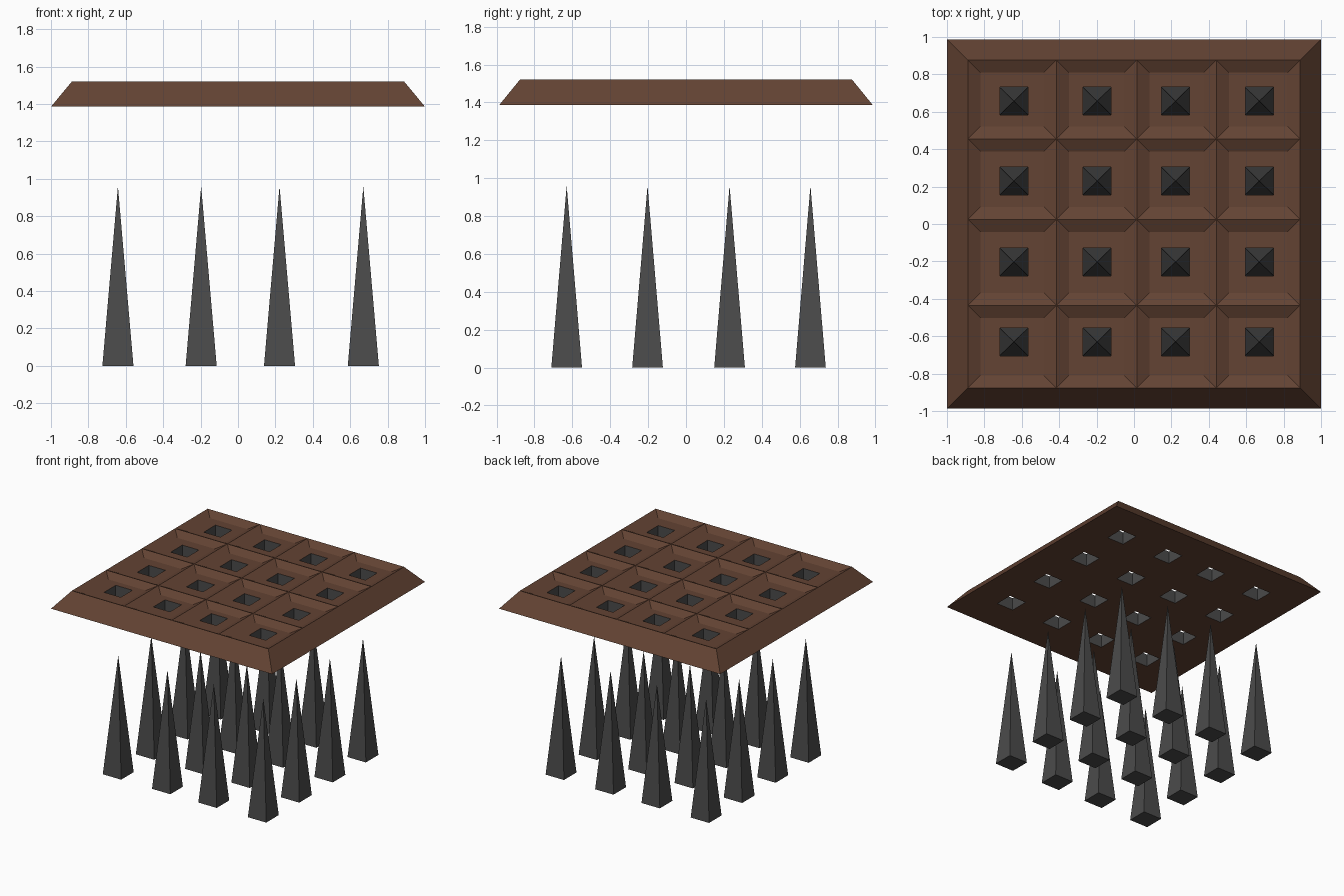
import bpy, bmesh

if "Cube" in bpy.data.objects:
    bpy.data.objects.remove(bpy.data.objects["Cube"])


def material(name, rgb):
    m = bpy.data.materials.new(name)
    m.diffuse_color = (*rgb, 1)
    m.use_nodes = True
    m.node_tree.nodes["Principled BSDF"].inputs["Base Color"].default_value = m.diffuse_color
    return m


brown = material("dark_brown", (0.125, 0.056, 0.033))
grey = material("dark_grey", (0.07, 0.07, 0.07))

# Grid layout
LINES_X = [-0.888, -0.415, 0.015, 0.44, 0.888]
LINES_Y = [-0.877, -0.435, 0.025, 0.455, 0.877]
HOLES_X = [-0.642, -0.197, 0.222, 0.67]
HOLES_Y = [-0.63, -0.203, 0.23, 0.657]
BOTTOM, FLOOR, TOP = 1.385, 1.487, 1.52


def finish(name, bm, mats):
    bmesh.ops.remove_doubles(bm, verts=bm.verts, dist=0.0005)
    bmesh.ops.recalc_face_normals(bm, faces=bm.faces)
    me = bpy.data.meshes.new(name)
    bm.to_mesh(me)
    bm.free()
    for m in mats:
        me.materials.append(m)
    ob = bpy.data.objects.new(name, me)
    bpy.context.collection.objects.link(ob)
    return ob


def rect(bm, x0, x1, y0, y1, z):
    return [bm.verts.new((x, y, z)) for x, y in ((x0, y0), (x1, y0), (x1, y1), (x0, y1))]


def band(bm, a, b, mat=0):
    for i in range(4):
        j = (i + 1) % 4
        bm.faces.new((a[i], a[j], b[j], b[i])).material_index = mat


# Plate with sunken cells and square through holes
bm = bmesh.new()
low_x = [-1] + LINES_X[1:4] + [1]
low_y = [-0.987] + LINES_Y[1:4] + [0.987]
s, h = 0.067, 0.075
for i, cx in enumerate(HOLES_X):
    for j, cy in enumerate(HOLES_Y):
        x0, x1, y0, y1 = LINES_X[i], LINES_X[i + 1], LINES_Y[j], LINES_Y[j + 1]
        rim = rect(bm, x0, x1, y0, y1, TOP)
        floor = rect(bm, x0 + s, x1 - s, y0 + s, y1 - s, FLOOR)
        hole_top = rect(bm, cx - h, cx + h, cy - h, cy + h, FLOOR)
        hole_low = rect(bm, cx - h, cx + h, cy - h, cy + h, BOTTOM)
        under = rect(bm, low_x[i], low_x[i + 1], low_y[j], low_y[j + 1], BOTTOM)
        band(bm, rim, floor)
        band(bm, floor, hole_top)
        band(bm, hole_top, hole_low, 1)
        band(bm, hole_low, under)
        # Sloped outer edge beside border cells
        for cond, a, b in ((j == 0, 0, 1), (i == 3, 1, 2), (j == 3, 2, 3), (i == 0, 3, 0)):
            if cond:
                bm.faces.new((under[a], under[b], rim[b], rim[a]))
finish("grate_plate", bm, [brown, grey])

# Spikes below the holes
for i, cx in enumerate(HOLES_X):
    for j, cy in enumerate(HOLES_Y):
        bm = bmesh.new()
        base = rect(bm, cx - 0.083, cx + 0.083, cy - 0.081, cy + 0.081, 0)
        tip = bm.verts.new((cx, cy, 0.96))
        bm.faces.new(base)
        for k in range(4):
            bm.faces.new((base[k], base[(k + 1) % 4], tip))
        finish(f"spike_{i + 1}_{j + 1}", bm, [grey])
